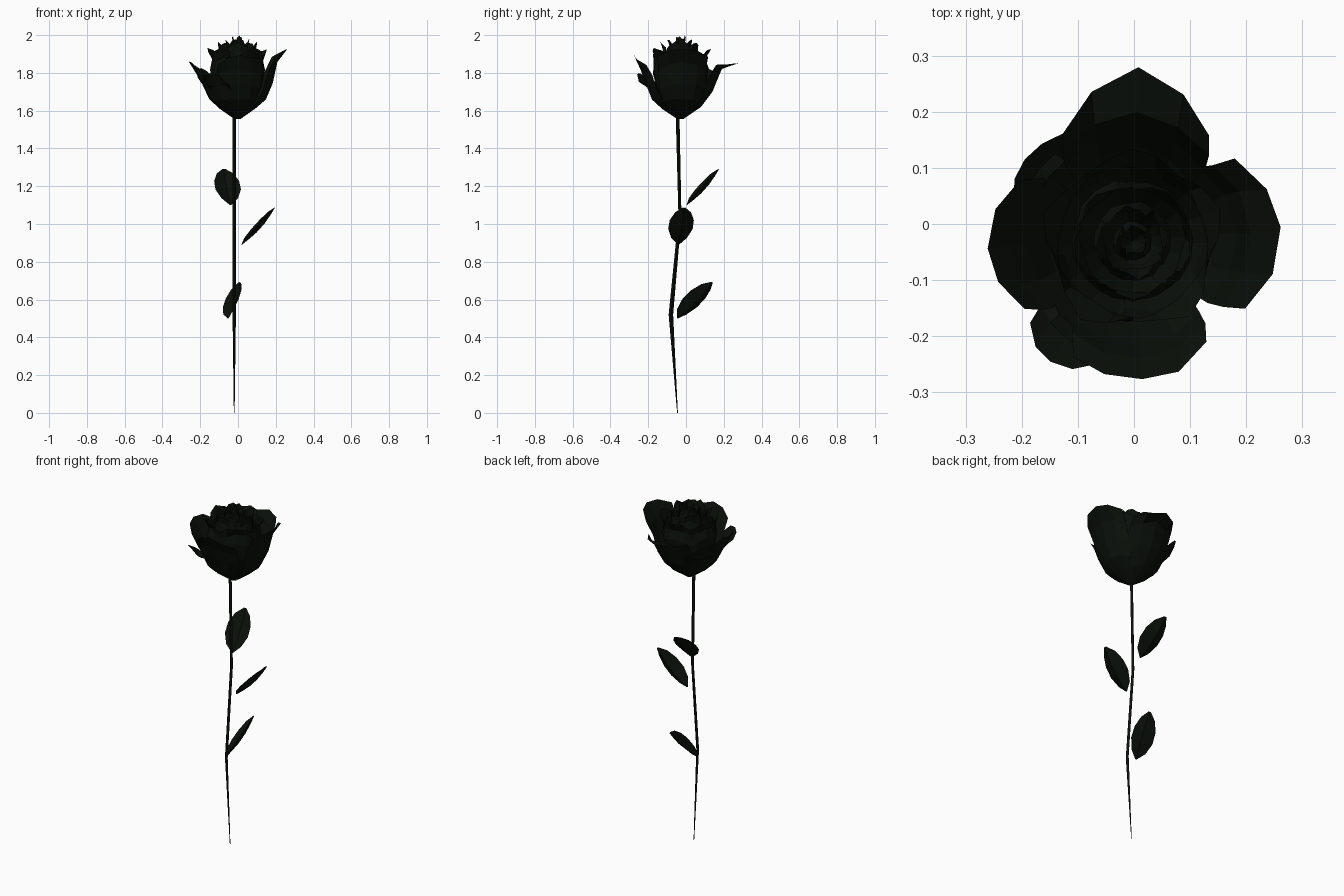
import bpy, bmesh, math, random
from mathutils import Vector

if "Cube" in bpy.data.objects:
    bpy.data.objects.remove(bpy.data.objects["Cube"])

random.seed(4)
dark = bpy.data.materials.new("dark_green")
dark.diffuse_color = (0.003, 0.005, 0.003, 1)
dark.use_nodes = True
dark.node_tree.nodes["Principled BSDF"].inputs["Base Color"].default_value = dark.diffuse_color
CX, CY = -0.003, -0.03


def make_object(name, verts, faces):
    mesh = bpy.data.meshes.new(name)
    mesh.from_pydata(verts, [], faces)
    bm = bmesh.new()
    bm.from_mesh(mesh)
    bmesh.ops.remove_doubles(bm, verts=bm.verts, dist=0.0005)
    bmesh.ops.recalc_face_normals(bm, faces=bm.faces)
    bm.to_mesh(mesh)
    bm.free()
    mesh.materials.append(dark)
    obj = bpy.data.objects.new(name, mesh)
    bpy.context.collection.objects.link(obj)
    return obj


def grid_faces(rows, cols):
    return [(i * cols + j, i * cols + j + 1, (i + 1) * cols + j + 1, (i + 1) * cols + j)
            for i in range(rows - 1) for j in range(cols - 1)]


def sample(profile, t):
    x = min(max(t, 0), 1) * (len(profile) - 1)
    i = min(int(x), len(profile) - 2)
    f = x - i
    return [a + (b - a) * f for a, b in zip(profile[i], profile[i + 1])]


def petal(name, angle, half, profile, drop=0.2, power=2.0, jitter=0.006):
    """Cupped sheet swept round the flower axis; its sides end lower than its tip."""
    rows, cols = 6, 5
    verts = []
    for i in range(rows):
        v = i / (rows - 1)
        for j in range(cols):
            u = 2 * j / (cols - 1) - 1
            r, z = sample(profile, v * (1 - drop * abs(u) ** power))
            a = math.radians(angle + u * half * (1 - 0.25 * v ** 3))
            k = jitter * v
            verts.append((CX + r * math.cos(a), CY + r * math.sin(a) + random.uniform(-k, k),
                          z + random.uniform(-k, k)))
    return make_object(name, verts, grid_faces(rows, cols))


def outer_profile(r, top):
    return [(0.015, 1.555), (0.095, 1.61), (0.15, 1.66), (0.187, 1.745),
            (0.212, top - 0.07), (r, top)]


# Open outer petals: angle, half width, reach, top height
for n, (a, h, r, top) in enumerate([(4, 46, 0.265, 1.93), (182, 42, 0.258, 1.86),
                                    (274, 42, 0.25, 1.89), (236, 24, 0.26, 1.80),
                                    (143, 26, 0.24, 1.82)]):
    petal(f"outer_petal_{n + 1}", a, h, outer_profile(r, top), 0.12)

# Pointed back petal with a folded-out lip
petal("back_petal", 88, 46, [(0.015, 1.555), (0.11, 1.62), (0.17, 1.70), (0.198, 1.77),
                             (0.23, 1.84), (0.312, 1.855)], 0.2, 1.2, 0.003)

# Closed inner petals: count, start angle, half width, profile
rings = [
    (5, 20, 46, [(0.01, 1.56), (0.09, 1.64), (0.135, 1.74), (0.148, 1.83), (0.13, 1.88), (0.165, 1.93)]),
    (5, 55, 44, [(0.01, 1.58), (0.07, 1.66), (0.10, 1.76), (0.11, 1.86), (0.09, 1.92), (0.108, 1.96)]),
    (4, 10, 50, [(0.01, 1.60), (0.045, 1.70), (0.065, 1.80), (0.07, 1.89), (0.05, 1.94), (0.065, 1.98)]),
    (3, 70, 66, [(0.0, 1.65), (0.025, 1.75), (0.035, 1.85), (0.035, 1.92), (0.02, 1.95), (0.03, 1.996)]),
]
for k, (count, start, half, profile) in enumerate(rings):
    for n in range(count):
        petal(f"inner_petal_{k + 1}_{n + 1}", start + n * 360 / count, half, profile, 0.15, 1.4)

# Bent four-sided stem: y, z, half width in x, half width in y
sections = [(-0.045, 0.0, 0.002, 0.002), (-0.08, 0.52, 0.009, 0.012),
            (-0.032, 1.04, 0.009, 0.008), (-0.045, 1.60, 0.010, 0.010)]
verts, faces = [], []
for y, z, wx, wy in sections:
    verts += [(-0.02 - wx, y, z), (-0.02, y - wy, z), (-0.02 + wx, y, z), (-0.02, y + wy, z)]
for i in range(len(sections) - 1):
    for j in range(4):
        k = (j + 1) % 4
        faces.append((i * 4 + j, i * 4 + k, i * 4 + 4 + k, i * 4 + 4 + j))
faces += [(0, 1, 2, 3), (12, 13, 14, 15)]
make_object("stem", verts, faces)


def leaf(name, base, tip, across, bulge=-0.016, fold=0.06):
    """Leaf folded along its midrib, with the sides raised above the sagging rib."""
    base, tip, across = Vector(base), Vector(tip), Vector(across)
    axis = tip - base
    normal = across.cross(axis).normalized()
    outline = [(0, 0.06), (0.15, 0.65), (0.38, 1), (0.62, 0.98), (0.84, 0.65), (1, 0.1)]
    verts = []
    for t, w in outline:
        for s in (-0.5, 0, 0.5):
            lift = bulge * math.sin(math.pi * t) + fold * abs(s) * w
            verts.append(base + axis * t + across * (s * w) + normal * lift)
    return make_object(name, verts, grid_faces(len(outline), 3))


# Leaves up the stem
leaf("upper_leaf", (-0.04, 0.005, 1.10), (-0.075, 0.175, 1.29), (0.135, 0.02, 0.0))
leaf("middle_leaf", (0.02, -0.04, 0.89), (0.195, -0.01, 1.085), (0.01, -0.13, 0.0))
leaf("lower_leaf", (-0.05, -0.045, 0.50), (0.008, 0.14, 0.69), (0.085, -0.075, 0.046))
